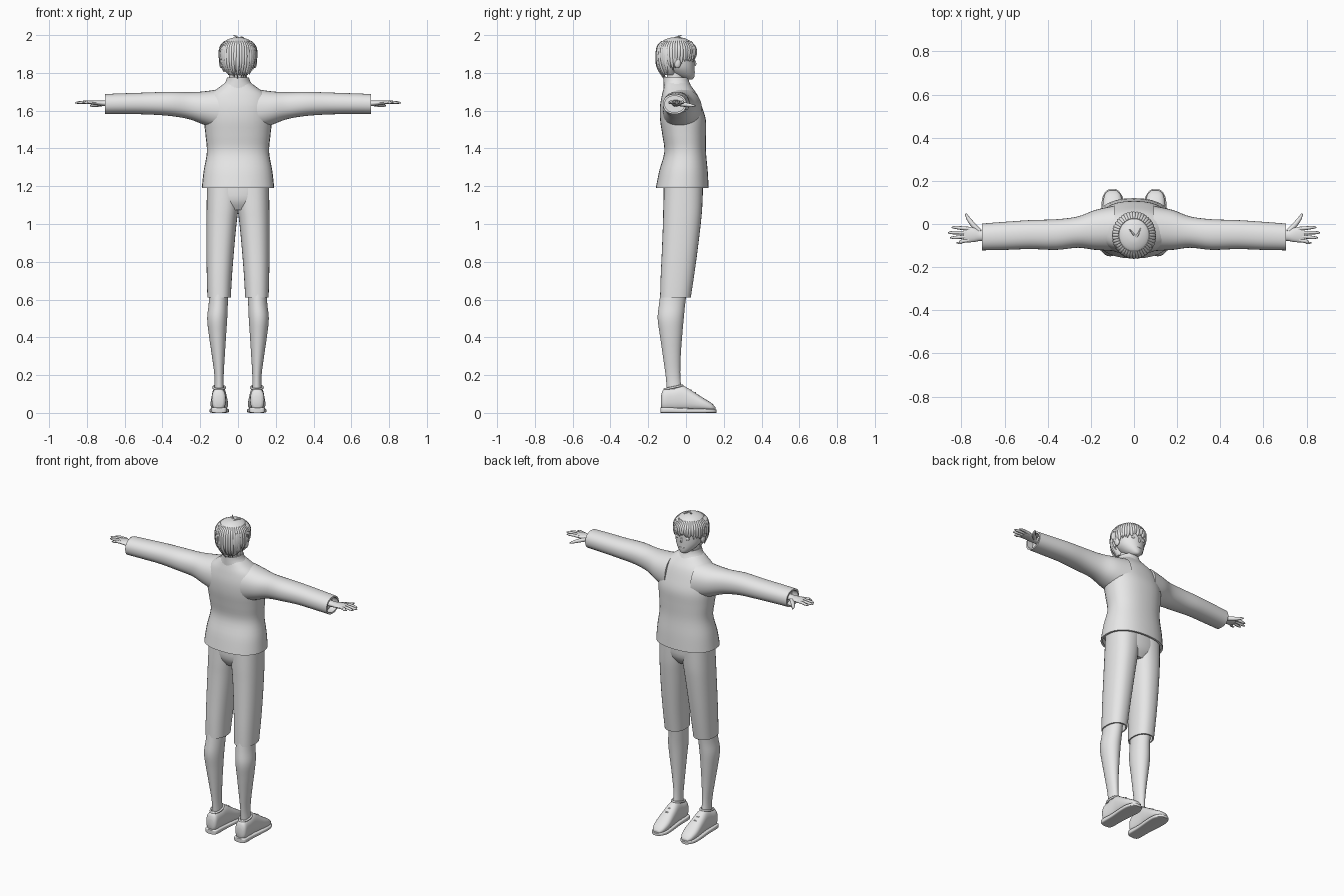
import bpy, bmesh, math, random
from mathutils import Vector

random.seed(4)
cube = bpy.data.objects.get("Cube")
if cube:
    bpy.data.objects.remove(cube, do_unlink=True)

grey = bpy.data.materials.new("plain_grey")
grey.use_nodes = True
grey.diffuse_color = (0.8, 0.8, 0.8, 1)
grey.node_tree.nodes["Principled BSDF"].inputs["Base Color"].default_value = (0.8, 0.8, 0.8, 1)


def add_object(name, data, mirror):
    ob = bpy.data.objects.new(name, data)
    data.materials.append(grey)
    bpy.context.collection.objects.link(ob)
    if mirror:
        ob.modifiers.new("Mirror", 'MIRROR').use_mirror_merge = False
    return ob


def spline_rows(rows, steps):
    """Catmull-Rom interpolation between cross-sections."""
    pts = [Vector(r) for r in rows]
    out = []
    for i in range(len(pts) - 1):
        a, b, c, d = pts[max(i - 1, 0)], pts[i], pts[i + 1], pts[min(i + 2, len(pts) - 1)]
        for k in range(steps):
            t = k / steps
            out.append(b + (c - a) * (t / 2) + (a * 2 - b * 5 + c * 4 - d) * (t * t / 2)
                       + (b * 3 - a - c * 3 + d) * (t ** 3 / 2))
    return out + [pts[-1]]


def loft(name, axis, rows, power=2.0, mirror=False, lip=0.0, sides=32, steps=4):
    """Skin rows of (position, min a, max a, min b, max b); lip hollows the first end."""
    rings = spline_rows(rows, steps)
    if lip:
        t, a0, a1, b0, b1 = rings[0]
        deep = math.copysign(0.04, rings[1][0] - t)
        inner = (a0 + lip, a1 - lip, b0 + lip, b1 - lip)
        rings = [Vector((t + deep, *inner)), Vector((t, *inner))] + rings
    bm = bmesh.new()
    loops = []
    for t, a0, a1, b0, b1 in rings:
        loop = []
        for k in range(sides):
            ang = math.tau * k / sides
            u, v = [math.copysign(abs(w) ** (2 / power), w) for w in (math.cos(ang), math.sin(ang))]
            a = (a0 + a1 + (a1 - a0) * u) / 2
            b = (b0 + b1 + (b1 - b0) * v) / 2
            loop.append(bm.verts.new({'x': (t, a, b), 'y': (a, t, b), 'z': (a, b, t)}[axis]))
        loops.append(loop)
    for lo, hi in zip(loops, loops[1:]):
        for k in range(sides):
            n = (k + 1) % sides
            bm.faces.new((lo[k], lo[n], hi[n], hi[k]))
    bm.faces.new(loops[0])
    bm.faces.new(loops[-1])
    bmesh.ops.recalc_face_normals(bm, faces=bm.faces)
    me = bpy.data.meshes.new(name)
    bm.to_mesh(me)
    bm.free()
    me.shade_smooth()
    me.set_sharp_from_angle(angle=math.radians(45))
    return add_object(name, me, mirror)


def strands(name, paths, mirror=False):
    """Tapered tubes; each path is a list of (x, y, z, radius)."""
    cu = bpy.data.curves.new(name, 'CURVE')
    cu.dimensions = '3D'
    cu.bevel_depth = 1.0
    cu.bevel_resolution = 2
    cu.use_fill_caps = True
    for path in paths:
        sp = cu.splines.new('POLY')
        smooth = spline_rows(path, 4)
        sp.points.add(len(smooth) - 1)
        for p, (x, y, z, r) in zip(sp.points, smooth):
            p.co = (x, y, z, 1)
            p.radius = r
        sp.use_smooth = True
    return add_object(name, cu, mirror)


def ellipsoid(name, centre, size, mirror=False):
    bm = bmesh.new()
    bmesh.ops.create_uvsphere(bm, u_segments=20, v_segments=12, radius=1)
    bmesh.ops.scale(bm, vec=size, verts=bm.verts)
    bmesh.ops.translate(bm, vec=centre, verts=bm.verts)
    me = bpy.data.meshes.new(name)
    bm.to_mesh(me)
    bm.free()
    me.shade_smooth()
    return add_object(name, me, mirror)


def sym(t, half, y0, y1):
    return (t, -half, half, y0, y1)


# Jacket body, collar and sleeves
loft("jacket_body", 'z', [
    sym(1.19, .192, -.16, .12), sym(1.28, .182, -.142, .115), sym(1.38, .165, -.115, .106),
    sym(1.47, .172, -.125, .106), sym(1.55, .18, -.137, .105), sym(1.62, .178, -.138, .085),
    sym(1.68, .155, -.128, .062), sym(1.72, .105, -.118, .035), sym(1.745, .07, -.112, .015)],
    power=2.3, lip=.012)
loft("collar", 'z', [
    sym(1.775, .058, -.118, .012), sym(1.75, .068, -.118, .018), sym(1.715, .1, -.118, .035)], lip=.006)
loft("sleeves", 'x', [
    (.705, -.122, .002, 1.582, 1.688), (.6, -.12, .01, 1.582, 1.692), (.48, -.116, .018, 1.58, 1.696),
    (.36, -.12, .022, 1.572, 1.7), (.26, -.11, .035, 1.555, 1.698), (.18, -.12, .065, 1.525, 1.702),
    (.09, -.125, .085, 1.49, 1.715)], power=2.2, mirror=True, lip=.01)

# Hands
loft("palms", 'x', [
    (.66, -.078, -.03, 1.622, 1.658), (.71, -.078, -.03, 1.624, 1.654), (.74, -.083, -.018, 1.628, 1.655),
    (.77, -.085, -.014, 1.632, 1.654), (.79, -.08, -.018, 1.636, 1.652)], mirror=True, sides=20)
fingers = []
for y, tip, drift in ((-.022, .845, .006), (-.04, .862, .0), (-.057, .852, -.006), (-.075, .822, -.012)):
    fingers.append([(.765, y, 1.644, .009), (.8, y + drift / 2, 1.645, .0085),
                    (tip - .02, y + drift, 1.643, .0075), (tip, y + drift, 1.641, .003)])
fingers.append([(.715, -.035, 1.636, .012), (.745, -.005, 1.632, .012),
                (.768, .025, 1.628, .009), (.78, .048, 1.626, .004)])
strands("fingers", fingers, mirror=True)

# Shorts
loft("shorts_legs", 'z', [
    (.61, .038, .162, -.137, .025), (.72, .032, .165, -.134, .042), (.85, .022, .167, -.128, .06),
    (1.0, .008, .167, -.122, .078), (1.09, -.004, .166, -.12, .086), (1.22, -.02, .164, -.115, .09)],
    power=2.3, mirror=True, lip=.008)
loft("shorts_seat", 'z', [
    sym(1.075, .09, -.09, .055), sym(1.13, .15, -.117, .086), sym(1.22, .164, -.117, .09)], power=2.3)

# Lower legs
loft("lower_legs", 'z', [
    (.1, .074, .126, -.1, -.02), (.19, .076, .124, -.107, -.03), (.3, .07, .138, -.122, -.028),
    (.41, .063, .154, -.138, -.02), (.5, .057, .163, -.15, -.012), (.58, .054, .155, -.142, -.004),
    (.68, .054, .15, -.13, .01)], mirror=True)

# Shoes with soles, ankle rims and laces
loft("shoe_uppers", 'y', [
    (-.132, .08, .122, .03, .09), (-.118, .066, .138, .012, .125), (-.07, .064, .138, .01, .135),
    (-.02, .062, .138, .01, .145), (.03, .057, .142, .01, .118), (.09, .053, .145, .01, .08),
    (.135, .062, .136, .01, .052), (.155, .08, .118, .012, .03)], power=2.4, mirror=True)
loft("shoe_soles", 'y', [
    (-.136, .078, .124, 0, .026), (-.12, .06, .142, 0, .03), (-.03, .058, .143, 0, .026),
    (.06, .05, .15, 0, .024), (.115, .05, .148, 0, .022), (.148, .066, .134, 0, .02),
    (.162, .085, .115, 0, .016)], power=5, mirror=True)
rim = []
for k in range(17):
    a = math.tau * k / 16
    rim.append((.1 + .031 * math.cos(a), -.066 + .047 * math.sin(a), .135 + .01 * math.sin(a), .006))
laces = [[(.068, y - .01, z - .025, .004), (.1, y, z, .004), (.132, y - .01, z - .025, .004)]
         for y, z in ((.0, .133), (.025, .121), (.05, .107))]
strands("shoe_rims_and_laces", [rim] + laces, mirror=True)

# Neck, head and face
loft("neck", 'z', [sym(1.7, .055, -.11, .0), sym(1.76, .047, -.103, -.008), sym(1.83, .048, -.1, -.01)])
loft("head", 'z', [
    sym(1.766, .014, .0, .034), sym(1.774, .03, -.035, .042), sym(1.795, .054, -.075, .046),
    sym(1.825, .075, -.105, .046), sym(1.86, .084, -.125, .046), sym(1.9, .086, -.13, .045),
    sym(1.94, .078, -.125, .036), sym(1.965, .05, -.1, .01)])
strands("nose", [[(0, .041, 1.872, .004), (0, .049, 1.85, .006), (0, .045, 1.84, .005)]])
strands("mouth", [[(-.018, .042, 1.807, .002), (0, .046, 1.805, .003), (.018, .042, 1.807, .002)]])
ellipsoid("eyes", (.034, .036, 1.866), (.015, .006, .01), mirror=True)
ellipsoid("ears", (.088, -.045, 1.853), (.012, .018, .028), mirror=True)

# Hair: back shell, crown cap and tapered locks
loft("hair_back", 'z', [
    sym(1.79, .052, -.122, -.05), sym(1.82, .074, -.138, -.045), sym(1.86, .088, -.15, -.035),
    sym(1.9, .093, -.154, -.02), sym(1.94, .088, -.148, -.02)])
loft("hair_cap", 'z', [
    sym(1.895, .091, -.152, .046), sym(1.92, .093, -.152, .05), sym(1.95, .084, -.142, .04),
    sym(1.972, .063, -.12, .018), sym(1.985, .032, -.088, -.014), sym(1.988, .008, -.06, -.04)])
locks = []
count = 44
for k in range(count):
    a = math.tau * k / count
    back = (1 - math.sin(a)) / 2
    end = 1.88 - .1 * back + random.uniform(-.012, .012)
    if 0.35 < back < 0.55:
        end += .012
    pinch = 1 - .32 * max(0, back - .35) / .65
    twist = random.uniform(-.09, .09)

    def on_head(f, z, r, shift=0.0):
        return (.094 * f * math.cos(a + shift), -.051 + .101 * f * math.sin(a + shift), z, r)

    locks.append([on_head(.72, 1.966, .006), on_head(.95, 1.93, .011),
                  on_head(.97, (1.91 + end) / 2, .01, twist / 2), on_head(.98 * pinch, end, .0015, twist)])
strands("hair_locks", locks)
strands("crown_tuft", [
    [(0, -.05, 1.984, .006), (-.008, -.04, 1.993, .004), (-.022, -.025, 1.998, .002)],
    [(.01, -.06, 1.984, .006), (.02, -.045, 1.989, .004), (.03, -.02, 1.985, .002)]])
